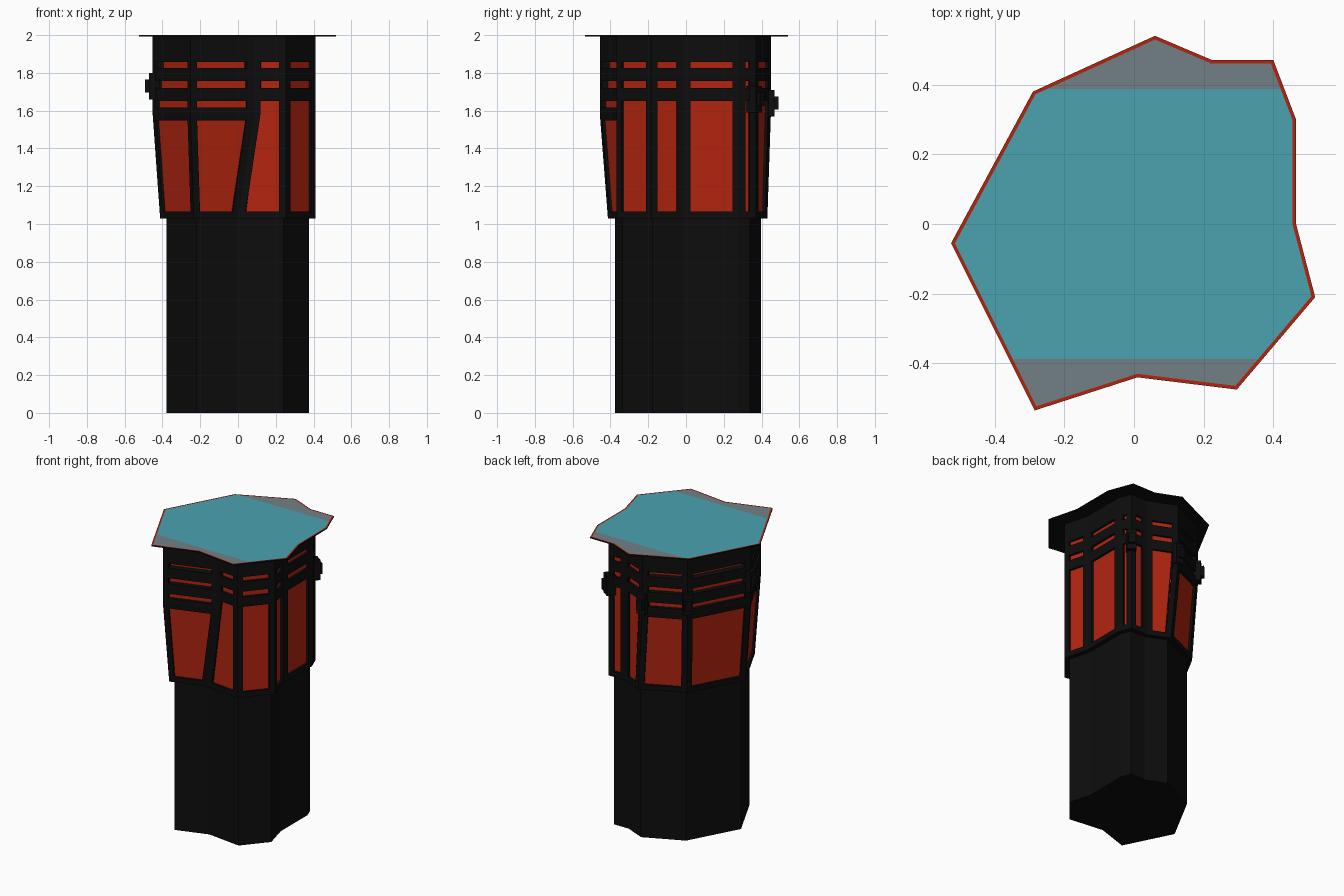
import bpy, bmesh
from mathutils import Vector

if "Cube" in bpy.data.objects:
    bpy.data.objects.remove(bpy.data.objects["Cube"])

def material(name, rgb):
    m = bpy.data.materials.new(name)
    m.diffuse_color = (*rgb, 1)
    m.use_nodes = True
    m.node_tree.nodes["Principled BSDF"].inputs["Base Color"].default_value = m.diffuse_color
    return m

BLACK = material("black_frame", (0.004, 0.004, 0.004))
RED = material("red_panel", (0.45, 0.018, 0.005))
TEAL = material("teal_roof", (0.069, 0.361, 0.434))
GREY = material("grey_roof", (0.165, 0.216, 0.235))

# Roof outline, counter-clockwise from the back corner
OUT = [Vector(p) for p in [
    (0.06, 0.54), (-0.29, 0.38), (-0.525, -0.055), (-0.285, -0.535), (0.01, -0.44), (0.295, -0.475),
    (0.52, -0.21), (0.465, 0.0), (0.465, 0.30), (0.40, 0.47), (0.225, 0.47)]]
N = len(OUT)
NORM = []
for i in range(N):
    d = (OUT[(i + 1) % N] - OUT[i]).normalized()
    NORM.append(Vector((d.y, -d.x)))
FLARED = {0, 1, 2, 3}          # edges whose walls lean outwards


def inset(offs):
    """Outline moved inwards, with one distance per edge."""
    pts = []
    for i in range(N):
        n1, n2 = NORM[i - 1], NORM[i]
        a, b = n1.dot(OUT[i]) - offs[i - 1], n2.dot(OUT[i]) - offs[i]
        det = n1.x * n2.y - n1.y * n2.x
        pts.append(Vector(((a * n2.y - b * n1.y) / det, (n1.x * b - n2.x * a) / det)))
    return pts


def finish(name, bm, mats):
    me = bpy.data.meshes.new(name)
    bm.to_mesh(me)
    bm.free()
    for m in mats:
        me.materials.append(m)
    ob = bpy.data.objects.new(name, me)
    bpy.context.collection.objects.link(ob)
    return ob


def face(bm, pts, mat=0):
    f = bm.faces.new([bm.verts.new(p) for p in pts])
    f.material_index = mat
    return f


def at(p, z):
    return Vector((p.x, p.y, z))


def prism(bm, pts, z0, z1, top=True):
    n = len(pts)
    for i in range(n):
        a, b = pts[i], pts[(i + 1) % n]
        face(bm, [at(a, z0), at(b, z0), at(b, z1), at(a, z1)])
    face(bm, [at(p, z0) for p in reversed(pts)])
    if top:
        face(bm, [at(p, z1) for p in pts])


# Lower column
bm = bmesh.new()
prism(bm, inset([0.13] * N), 0, 1.05)
finish("column", bm, [BLACK])

# Upper lantern wall with recessed red panels
Z0, Z1, BEND, POST = 1.03, 1.993, 1.58, 0.036


def outline(z):
    t = min(1, max(0, (z - Z0) / (BEND - Z0)))
    return inset([0.1 - (0.035 * t if i in FLARED else 0) for i in range(N)])


def wall_point(i, col, z, depth=0.0):
    """col 0..3: left corner, left post edge, right post edge, right corner."""
    pts = outline(z)
    a, b = pts[i], pts[(i + 1) % N]
    d = (b - a).normalized()
    p = [a, a + d * POST, b - d * POST, b][col]
    return at(p - NORM[i] * depth, z)


bm = bmesh.new()
for i in range(N):
    if i in FLARED:
        wins = [(1.066, 1.548, .015), (1.617, 1.65, .022), (1.72, 1.757, .033), (1.825, 1.857, .045)]
    else:
        wins = [(1.066, 1.652, .015), (1.72, 1.757, .015), (1.825, 1.857, .015)]
    levels = sorted({Z0, Z1, BEND, *[z for w in wins for z in w[:2]]})
    for a, b in zip(levels, levels[1:]):
        for c in (0, 1, 2):
            if c == 1 and any(w[0] <= a and b <= w[1] for w in wins):
                continue
            face(bm, [wall_point(i, c, a), wall_point(i, c + 1, a),
                      wall_point(i, c + 1, b), wall_point(i, c, b)])
    for a, b, dep in wins:
        corners = [(1, a), (2, a), (2, b), (1, b)]
        o = [wall_point(i, c, z) for c, z in corners]
        r = [wall_point(i, c, z, dep) for c, z in corners]
        face(bm, r, 1)
        for k in range(4):
            j = (k + 1) % 4
            face(bm, [o[k], o[j], r[j], r[k]])
face(bm, [at(p, Z0) for p in reversed(outline(Z0))])
face(bm, [at(p, Z1) for p in outline(Z1)])
finish("lantern_wall", bm, [BLACK, RED])

# Stepped joint blocks on some corner posts
for i, zc in ((0, 1.64), (1, 1.66), (2, 1.73), (9, 1.66)):
    bm = bmesh.new()
    d = (NORM[i - 1] + NORM[i]).normalized()
    s = Vector((-d.y, d.x))
    c = outline(zc)[i]
    for out, half, h in ((0.02, 0.03, 0.07), (0.04, 0.02, 0.035)):
        prism(bm, [c - d * 0.04 - s * half, c + d * out - s * half,
                   c + d * out + s * half, c - d * 0.04 + s * half], zc - h, zc + h)
    finish("post_joint_%d" % i, bm, [BLACK])

# Thin roof slab: black sides, red rim, teal centre, grey front and back bands
bm = bmesh.new()
prism(bm, OUT, 1.992, 2.0, top=False)
inner = inset([0.01] * N)
for i in range(N):
    j = (i + 1) % N
    face(bm, [at(OUT[i], 2), at(OUT[j], 2), at(inner[j], 2), at(inner[i], 2)], 1)
top = face(bm, [at(p, 2) for p in inner], 2)
for y in (0.387, -0.387):
    tops = [f for f in bm.faces if f.material_index == 2]
    geom = tops + list({e for f in tops for e in f.edges}) + list({v for f in tops for v in f.verts})
    bmesh.ops.bisect_plane(bm, geom=geom, plane_co=(0, y, 2), plane_no=(0, 1, 0))
for f in bm.faces:
    if f.material_index == 2 and abs(f.calc_center_median().y) > 0.387:
        f.material_index = 3
finish("roof", bm, [BLACK, RED, TEAL, GREY])
